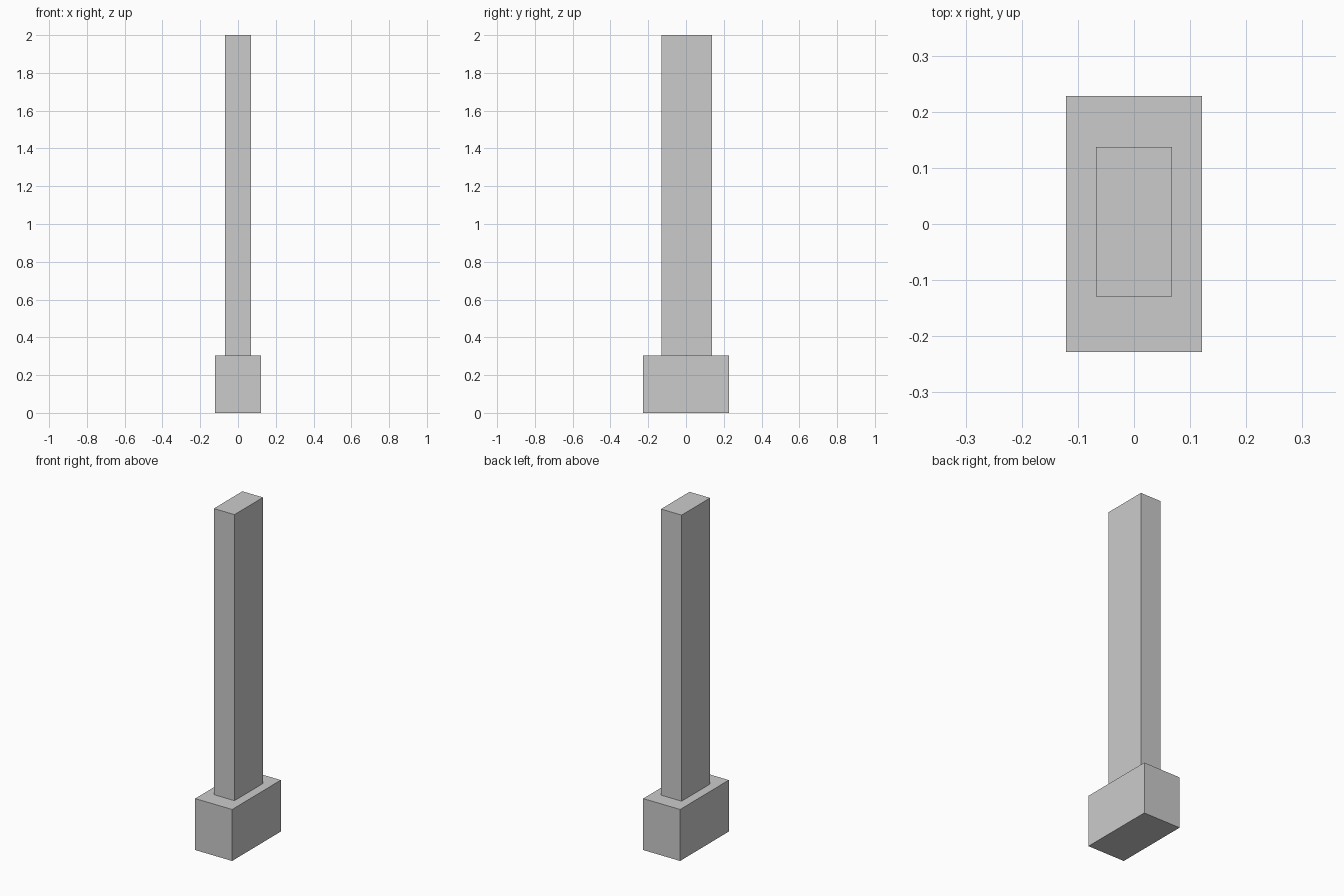
import bpy

if "Cube" in bpy.data.objects:
    bpy.data.objects.remove(bpy.data.objects["Cube"])


def box(name, center_xy, size_xy, z0, z1):
    """Add a box spanning z0 to z1."""
    bpy.ops.mesh.primitive_cube_add(size=1)
    ob = bpy.context.object
    ob.name = name
    for v in ob.data.vertices:
        v.co.x = center_xy[0] + v.co.x * size_xy[0]
        v.co.y = center_xy[1] + v.co.y * size_xy[1]
        v.co.z = z0 + (v.co.z + 0.5) * (z1 - z0)
    return ob


BASE_TOP = 0.305

# Wide footing block
box("base_block", (0, 0), (0.242, 0.456), 0, BASE_TOP)

# Tall post standing on the footing
box("post", (0, 0.004), (0.135, 0.267), BASE_TOP, 2.0)
